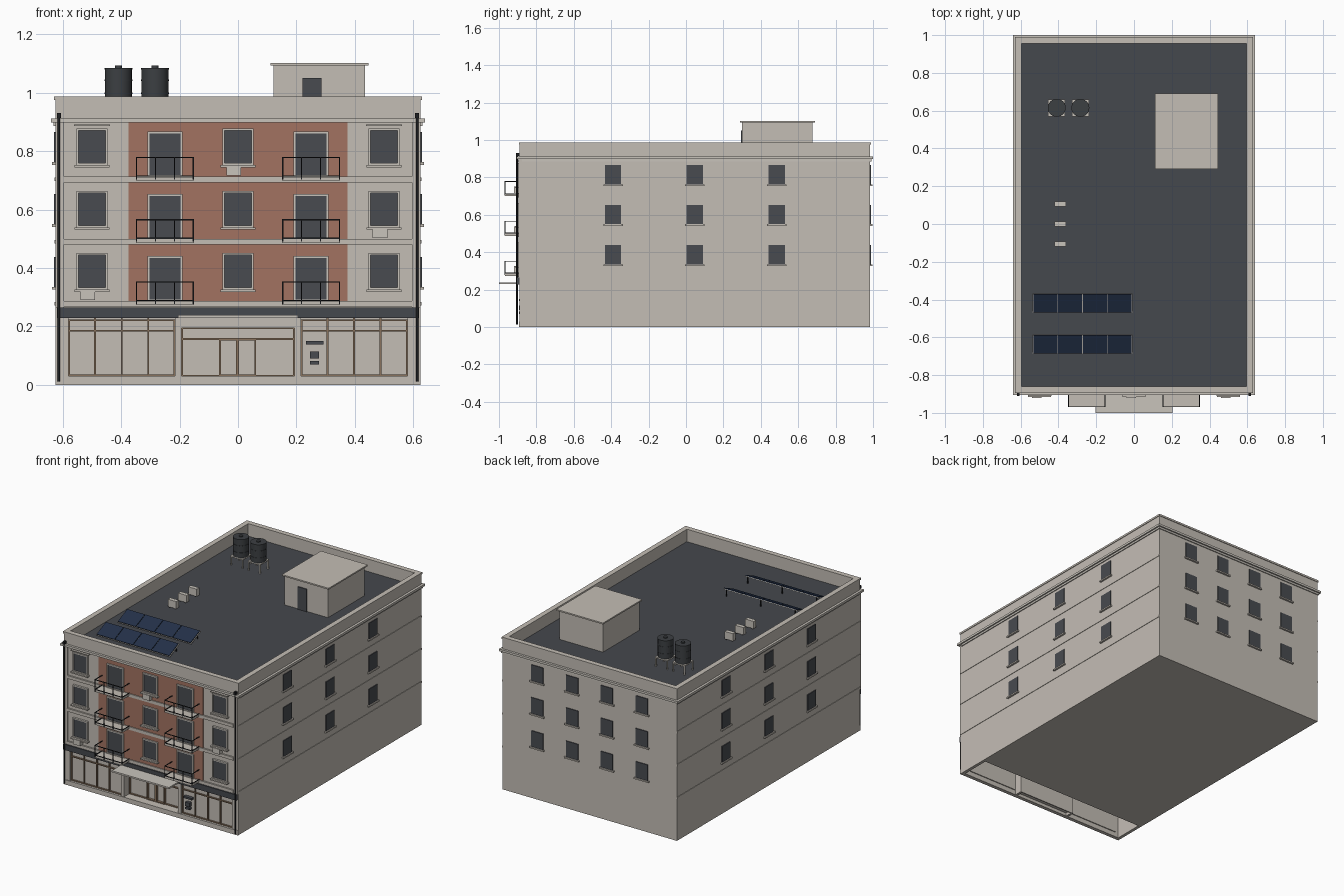
import bpy, bmesh, math
from mathutils import Matrix, Vector

cube = bpy.data.objects.get("Cube")
if cube:
    bpy.data.objects.remove(cube, do_unlink=True)


def material(name, rgb):
    m = bpy.data.materials.new(name)
    m.use_nodes = True
    m.diffuse_color = (*rgb, 1)
    m.node_tree.nodes["Principled BSDF"].inputs["Base Color"].default_value = (*rgb, 1)
    return m


STONE = material("warm stone", (0.55, 0.51, 0.46))
BRICK = material("terracotta brick", (0.36, 0.17, 0.12))
GLASS = material("dark glass", (0.065, 0.07, 0.08))
ROOF = material("roof grey", (0.06, 0.065, 0.075))
METAL = material("black metal", (0.012, 0.013, 0.015))
TANK = material("tank grey", (0.045, 0.05, 0.055))
SOLAR = material("solar blue", (0.017, 0.03, 0.065))
WOOD = material("brown frame", (0.25, 0.17, 0.11))
TRIM = material("pale trim", (0.58, 0.55, 0.50))

FRONT, BACK, SIDE, SHOP = -0.89, 0.985, 0.625, 0.228
ROOF_Z = 0.90


def finish(name, bm, mat):
    me = bpy.data.meshes.new(name)
    bm.to_mesh(me)
    bm.free()
    me.materials.append(mat)
    ob = bpy.data.objects.new(name, me)
    bpy.context.collection.objects.link(ob)
    return ob


def boxes(name, mat, items):
    """One object from boxes given as (x0, x1, y0, y1, z0, z1)."""
    bm = bmesh.new()
    for x0, x1, y0, y1, z0, z1 in items:
        mid = Vector((x0 + x1, y0 + y1, z0 + z1)) / 2
        size = Matrix.Diagonal((x1 - x0, y1 - y0, z1 - z0, 1))
        bmesh.ops.create_cube(bm, size=1, matrix=Matrix.Translation(mid) @ size)
    return finish(name, bm, mat)


def cylinders(name, mat, items, sides=24):
    """One object from upright cylinders given as (x, y, radius, z0, z1)."""
    bm = bmesh.new()
    for x, y, r, z0, z1 in items:
        bmesh.ops.create_cone(bm, cap_ends=True, segments=sides, radius1=r, radius2=r, depth=z1 - z0,
                              matrix=Matrix.Translation((x, y, (z0 + z1) / 2)))
    ob = finish(name, bm, mat)
    for p in ob.data.polygons:
        p.use_smooth = abs(p.normal.z) < 0.5
    return ob


def ring(out, thick, z0, z1):
    """Four boxes running round the building, out beyond its walls."""
    x, a, b = SIDE + out, FRONT - out, BACK + out
    return [(-x, x, a, a + thick, z0, z1), (-x, x, b - thick, b, z0, z1),
            (-x, -x + thick, a + thick, b - thick, z0, z1), (x - thick, x, a + thick, b - thick, z0, z1)]


def border(x0, x1, z0, z1, w, y0, y1):
    """Rectangular frame facing the front."""
    return [(x0, x0 + w, y0, y1, z0, z1), (x1 - w, x1, y0, y1, z0, z1),
            (x0 + w, x1 - w, y0, y1, z0, z0 + w), (x0 + w, x1 - w, y0, y1, z1 - w, z1)]


# Main block, with an open-bottomed shop zone along the front
CORE = -0.68
boxes("main_block", STONE, [(-SIDE, SIDE, FRONT, BACK, SHOP, ROOF_Z), (-SIDE, SIDE, CORE, BACK, 0, SHOP)])
boxes("shop_side_walls", STONE, [(s * SIDE - 0.01 - 0.01 * s, s * SIDE + 0.01 - 0.01 * s, FRONT, CORE, 0, SHOP)
                                 for s in (-1, 1)])
boxes("roof_surface", ROOF, [(-0.6, 0.6, FRONT + 0.02, BACK - 0.02, ROOF_Z, ROOF_Z + 0.004)])
boxes("parapet", STONE, ring(0, 0.025, ROOF_Z, 0.977))
boxes("parapet_coping", STONE, ring(0.004, 0.033, 0.975, 0.987))
boxes("cornice", TRIM, ring(0.015, 0.03, 0.897, 0.911) + ring(0.006, 0.02, 0.885, 0.897)[1:])

# Front brick panel and floor bands
boxes("brick_panel", BRICK, [(-0.375, 0.375, FRONT - 0.004, FRONT, 0.285, 0.897)])
FLOORS = [0.277, 0.49, 0.703]
boxes("front_floor_bands", STONE, [(-0.595, 0.595, FRONT - 0.01, FRONT, z - 0.01, z + 0.01) for z in FLOORS])
boxes("corner_strips", STONE, [(s * 0.61 - 0.015, s * 0.61 + 0.015, FRONT - 0.006, FRONT, 0.265, 0.897)
                               for s in (-1, 1)])
boxes("side_floor_bands", STONE, [(s * SIDE - 0.003, s * SIDE + 0.003, FRONT, BACK, z - 0.006, z + 0.006)
                                  for s in (-1, 1) for z in FLOORS])

# Front windows and balconies, floor by floor
panes, frames, sills, doors, slabs, rails = [], [], [], [], [], []
for f in FLOORS:
    lo, hi = f + 0.055, f + 0.168
    for x in (-0.5, 0, 0.5):
        panes.append((x - 0.047, x + 0.047, FRONT - 0.007, FRONT, lo, hi))
        frames += border(x - 0.053, x + 0.053, lo - 0.006, hi + 0.006, 0.007, FRONT - 0.013, FRONT)
        sills.append((x - 0.06, x + 0.06, FRONT - 0.025, FRONT, lo - 0.014, lo - 0.006))
    for x in (-0.25, 0.25):
        doors.append((x - 0.054, x + 0.054, FRONT - 0.007, FRONT, f + 0.01, f + 0.158))
        frames += border(x - 0.06, x + 0.06, f + 0.008, f + 0.164, 0.007, FRONT - 0.012, FRONT)
        slabs.append((x - 0.099, x + 0.099, -0.968, FRONT, f - 0.004, f + 0.009))
        for z in (f + 0.01, f + 0.073):
            rails.append((x - 0.099, x + 0.099, -0.97, -0.966, z, z + 0.004))
            rails += [(x + s * 0.097 - 0.002, x + s * 0.097 + 0.002, -0.968, FRONT, z, z + 0.004) for s in (-1, 1)]
        for k in (-1, -1 / 3, 1 / 3, 1):
            rails.append((x + k * 0.097 - 0.002, x + k * 0.097 + 0.002, -0.97, -0.966, f, f + 0.075))
boxes("front_window_panes", GLASS, panes)
boxes("front_window_frames", TRIM, frames)
boxes("front_window_sills", STONE, sills)
boxes("balcony_doors", GLASS, doors)
boxes("balcony_slabs", STONE, slabs)
boxes("balcony_railings", METAL, rails)
boxes("top_window_lintels", STONE, [(x - 0.062, x + 0.062, FRONT - 0.02, FRONT, 0.885, 0.891) for x in (-0.5, 0.5)])

# Side and back windows with sills
panes, sills = [], []
for z in (0.335, 0.55, 0.762):
    for s in (-1, 1):
        w = s * SIDE
        for y in (-0.39, 0.047, 0.485):
            panes.append((w - 0.005, w + 0.005, y - 0.043, y + 0.043, z, z + 0.103))
            sills.append((w - 0.012, w + 0.012, y - 0.052, y + 0.052, z - 0.009, z))
    for x in (-0.375, -0.125, 0.125, 0.375):
        panes.append((x - 0.043, x + 0.043, BACK - 0.005, BACK + 0.005, z, z + 0.103))
        sills.append((x - 0.052, x + 0.052, BACK, BACK + 0.012, z - 0.009, z))
boxes("side_and_back_panes", GLASS, panes)
boxes("side_and_back_sills", STONE, sills)

# Ground floor: plinth, piers, lintels and pale shop glazing
PANE = FRONT + 0.02
boxes("shop_plinth", STONE, [(-SIDE, SIDE, FRONT - 0.004, PANE, 0, 0.03)])
piers = []
for s in (-1, 1):
    for a, b in ((0.58, SIDE), (0.193, 0.215)):
        piers.append((min(s * a, s * b), max(s * a, s * b), FRONT, PANE, 0.03, SHOP))
    piers.append((s * 0.2 - 0.007, s * 0.2 + 0.007, PANE, PANE + 0.05, 0, SHOP))
boxes("shop_piers", STONE, piers + [(-0.193, 0.193, FRONT, PANE + 0.05, 0.195, SHOP)])
boxes("shop_glazing", STONE, [(-0.58, -0.215, PANE, PANE + 0.006, 0.03, SHOP),
                              (0.215, 0.58, PANE, PANE + 0.006, 0.03, SHOP),
                              (-0.193, 0.193, PANE + 0.044, PANE + 0.05, 0, 0.195)])
bars = []
for x0 in (-0.58, 0.215):
    bars += border(x0, x0 + 0.365, 0.03, SHOP - 0.004, 0.005, PANE - 0.01, PANE)
    bars += [(x0 + k * 0.091 - 0.003, x0 + k * 0.091 + 0.003, PANE - 0.01, PANE, 0.03, SHOP) for k in (1, 2, 3)]
    bars.append((x0, x0 + 0.365, PANE - 0.01, PANE, 0.182, 0.188))
boxes("shop_window_frames", WOOD, bars)
D0, D1 = PANE + 0.032, PANE + 0.044
boxes("entrance_frame", WOOD, border(-0.193, 0.193, 0.03, 0.195, 0.004, D0, D1)
      + border(-0.065, 0.062, 0.03, 0.158, 0.006, D0 - 0.004, D1)
      + [(-0.193, 0.193, D0, D1, 0.154, 0.16), (-0.007, 0.004, D0 - 0.004, D1, 0.03, 0.155)])
boxes("entrance_step", STONE, [(-0.193, 0.193, PANE, PANE + 0.044, 0.02, 0.03)])
boxes("fascia_board", ROOF, [(-0.62, 0.62, FRONT - 0.014, FRONT, SHOP, 0.265)])
boxes("entrance_canopy", TRIM, [(-0.205, 0.205, -1.0, FRONT, 0.229, 0.239)])
boxes("entry_panels", GLASS, [(0.233, 0.292, FRONT - 0.002, PANE, 0.138, 0.15),
                              (0.246, 0.277, FRONT - 0.002, PANE, 0.09, 0.115),
                              (0.246, 0.277, FRONT - 0.002, PANE, 0.07, 0.082)])

# Drainpipes with hopper heads
boxes("drainpipe_heads", METAL, [(s * 0.613 - 0.007, s * 0.613 + 0.007, FRONT - 0.02, FRONT, 0.913, 0.93)
                                 for s in (-1, 1)])
cylinders("drainpipes", METAL, [(s * 0.613, FRONT - 0.013, 0.005, 0.012, 0.92) for s in (-1, 1)], 10)

# Cooling units on the facade and on the roof
boxes("wall_cooling_units", TRIM, [(x - 0.025, x + 0.025, FRONT - 0.03, FRONT, z, z + 0.034)
                                   for x, z in ((-0.014, 0.717), (0.486, 0.503), (-0.514, 0.291))])
boxes("roof_cooling_units", TRIM, [(-0.42, -0.36, y - 0.013, y + 0.013, ROOF_Z + 0.008, 0.955)
                                   for y in (-0.105, 0, 0.105)])
boxes("roof_cooling_feet", METAL, [(x - 0.004, x + 0.004, y - 0.012, y + 0.012, ROOF_Z, ROOF_Z + 0.009)
                                   for y in (-0.105, 0, 0.105) for x in (-0.41, -0.37)])

# Stair house on the roof
boxes("stair_house", STONE, [(0.122, 0.435, 0.3, 0.675, ROOF_Z, 1.093)])
boxes("stair_house_roof", STONE, [(0.112, 0.446, 0.29, 0.69, 1.092, 1.101)])
boxes("stair_house_door", GLASS, [(0.22, 0.286, 0.294, 0.3, ROOF_Z, 1.05)])

# Water tanks on stands
TANKS, TY = (-0.409, -0.284), 0.615
cylinders("water_tanks", TANK, [(x, TY, 0.046, 0.965, 1.083) for x in TANKS])
cylinders("tank_rims", TANK, [(x, TY, 0.0475, z, z + 0.005) for x in TANKS for z in (0.995, 1.04, 1.08)])
cylinders("tank_lids", TANK, [(x, TY, 0.012, 1.083, 1.092) for x in TANKS], 16)
stand = [(x + i * 0.041 - 0.004, x + i * 0.041 + 0.004, TY + j * 0.041 - 0.004, TY + j * 0.041 + 0.004,
          ROOF_Z, 0.965) for x in TANKS for i in (-1, 1) for j in (-1, 1)]
boxes("tank_stands", TRIM, stand + [(x - 0.045, x + 0.045, TY - 0.045, TY + 0.045, 0.958, 0.966) for x in TANKS])

# Tilted solar panels, four to a row
tilt = math.radians(24)
for row, y in (("front", -0.636), ("rear", -0.418)):
    spot = Matrix.Translation((-0.273, y, 0.932)) @ Matrix.Rotation(tilt, 4, "X")
    tray = boxes(row + "_solar_tray", TRIM, [(-0.264, 0.264, -0.054, 0.054, -0.005, 0)])
    cells = boxes(row + "_solar_panels", SOLAR, [(k * 0.131 - 0.0635, k * 0.131 + 0.0635, -0.052, 0.052, 0, 0.005)
                                                 for k in (-1.5, -0.5, 0.5, 1.5)])
    for ob in (tray, cells):
        ob.matrix_world = spot
    boxes(row + "_solar_legs", METAL, [(x - 0.003, x + 0.003, y + 0.038, y + 0.044, ROOF_Z, 0.945)
                                       for x in (-0.52, -0.273, -0.026)])
